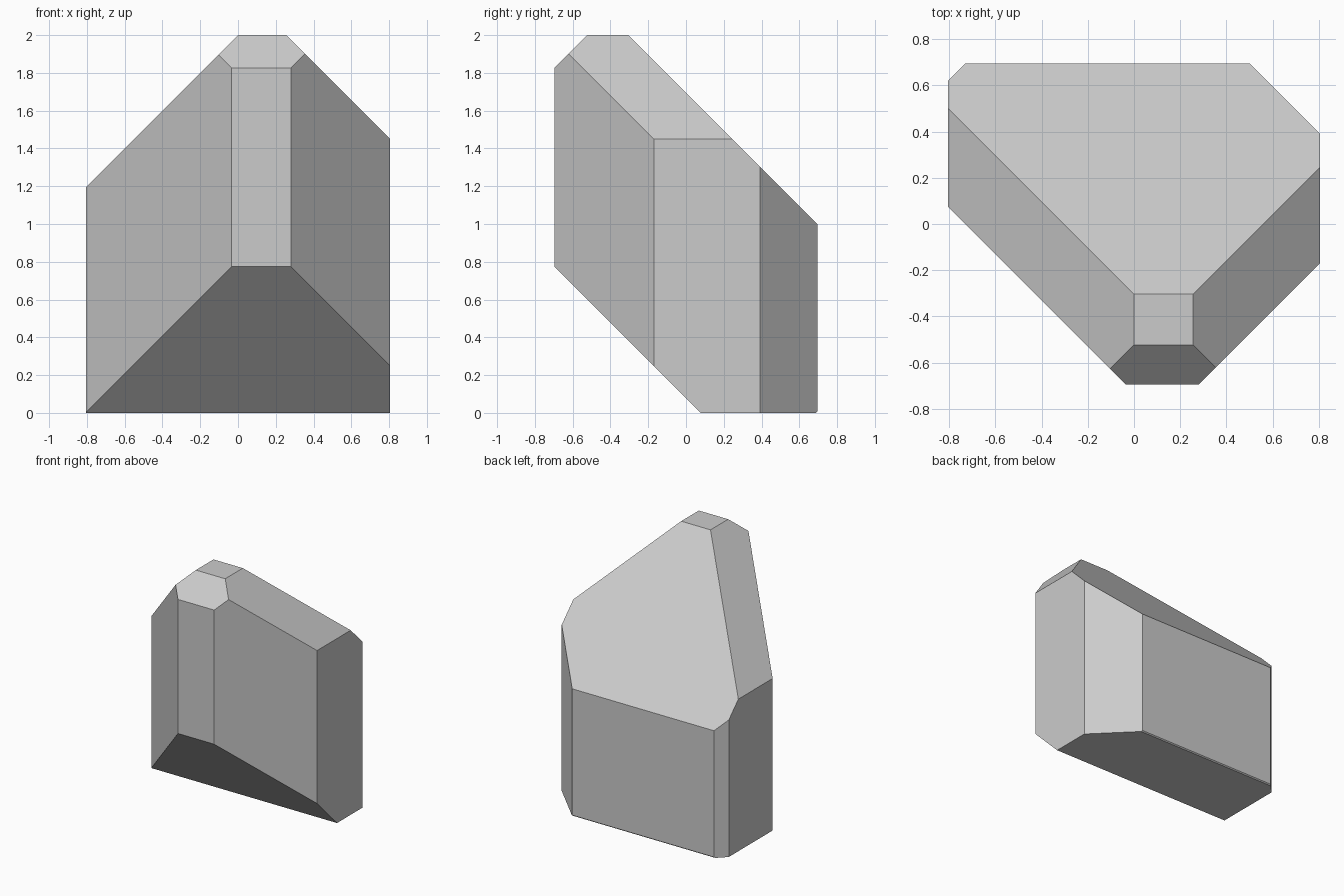
import bpy, bmesh
from mathutils import Vector

if "Cube" in bpy.data.objects:
    bpy.data.objects.remove(bpy.data.objects["Cube"])

# Starting block
HX, HY, H = 0.806, 0.696, 2.0
bm = bmesh.new()
bmesh.ops.create_cube(bm, size=1)
for v in bm.verts:
    v.co = Vector((v.co.x * 2 * HX, v.co.y * 2 * HY, (v.co.z + 0.5) * H))


def cut(normal, limit):
    """Slice off everything where dot(normal, p) > limit and cap the opening."""
    n = Vector(normal)
    res = bmesh.ops.bisect_plane(
        bm, geom=bm.verts[:] + bm.edges[:] + bm.faces[:], dist=1e-6,
        plane_co=n * (limit / n.length_squared), plane_no=n, clear_outer=True)
    rim = [e for e in bm.edges if e.is_boundary]
    if rim:
        bmesh.ops.contextual_create(bm, geom=rim)


# 45 degree chamfers: upright corners, top slopes, underside slopes
for normal, limit in [
    ((1, 1, 0), 1.197), ((-1, 1, 0), 1.426),
    ((1, -1, 0), 0.976), ((-1, -1, 0), 0.73),
    ((1, 0, 1), 2.255), ((-1, 0, 1), 2.0),
    ((0, 1, 1), 1.696), ((0, -1, 1), 2.523),
    ((0, -1, -1), -0.078), ((0, 1, -1), 0.688),
]:
    cut(normal, limit)

bmesh.ops.recalc_face_normals(bm, faces=bm.faces[:])
mesh = bpy.data.meshes.new("chamfered_block")
bm.to_mesh(mesh)
bm.free()
bpy.context.collection.objects.link(bpy.data.objects.new("chamfered_block", mesh))
